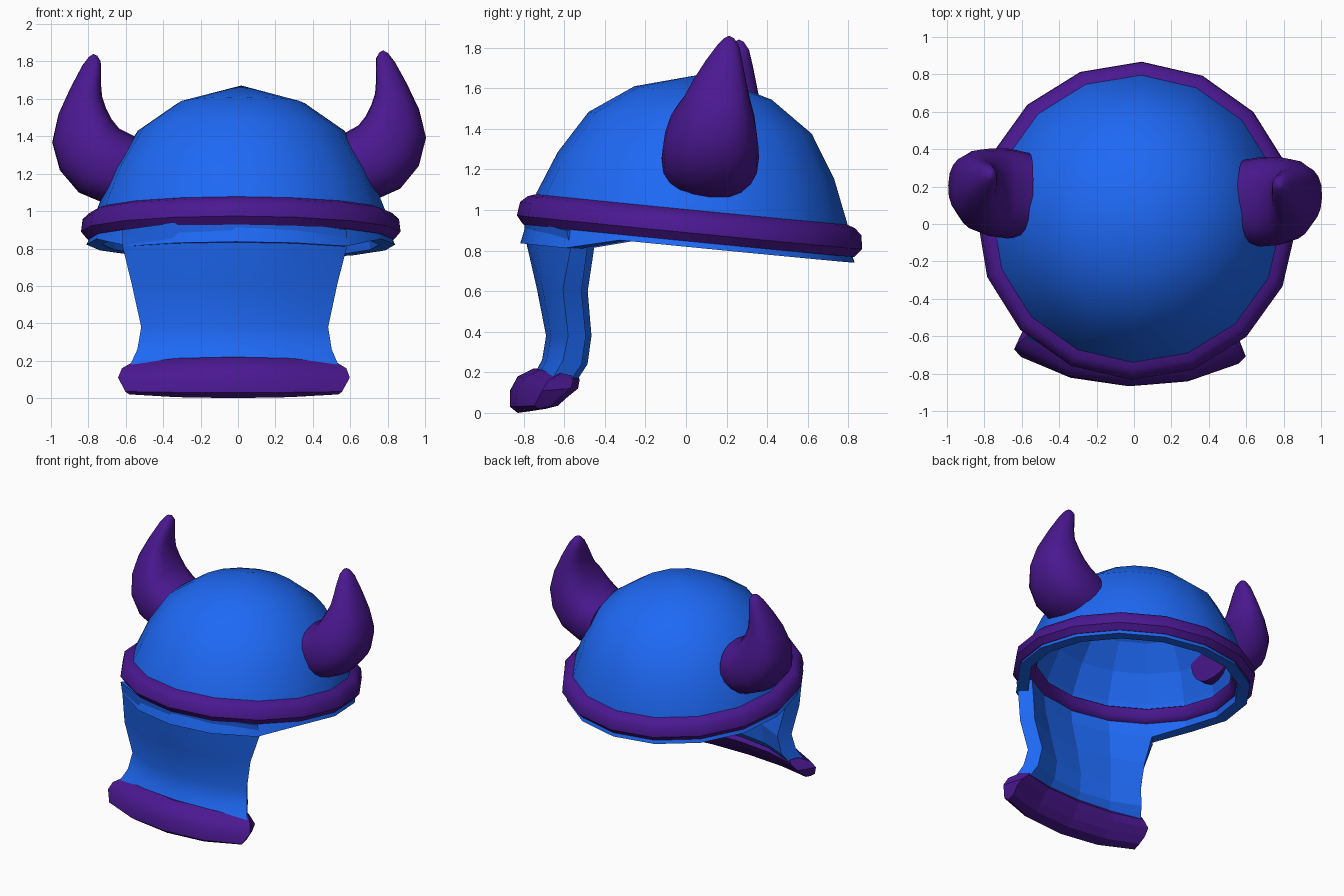
import bpy, bmesh, math
from mathutils import Matrix, Vector

if "Cube" in bpy.data.objects:
    bpy.data.objects.remove(bpy.data.objects["Cube"])

SIDES = 16


def material(name, rgb):
    m = bpy.data.materials.new(name)
    m.diffuse_color = (*rgb, 1)
    m.use_nodes = True
    m.node_tree.nodes["Principled BSDF"].inputs["Base Color"].default_value = m.diffuse_color
    return m


BLUE = material("blue", (0.013, 0.14, 0.91))
PURPLE = material("purple", (0.069, 0.009, 0.28))


def skin(name, rings, mat, matrix, loop=True, wrap=False, cap=None, flat_inside=False, angle=40):
    """Skin quads over a row of equal rings, then weld poles and shade."""
    bm = bmesh.new()
    rows = [[bm.verts.new(matrix @ Vector(p)) for p in ring] for ring in rings]
    n = len(rows[0])
    for i in range(len(rows) if wrap else len(rows) - 1):
        a, b = rows[i], rows[(i + 1) % len(rows)]
        for j in range(n if loop else n - 1):
            k = (j + 1) % n
            bm.faces.new((a[j], a[k], b[k], b[j]))
    if cap == "start":
        bm.faces.new(rows[0])
    if cap == "strip":                       # pair outer points with inner points
        for r in (rows[0], rows[-1]):
            for j in range(n // 2 - 1):
                bm.faces.new((r[j], r[j + 1], r[n - 2 - j], r[n - 1 - j]))
    bmesh.ops.remove_doubles(bm, verts=bm.verts, dist=1e-5)
    bmesh.ops.recalc_face_normals(bm, faces=bm.faces)
    me = bpy.data.meshes.new(name)
    bm.to_mesh(me)
    bm.free()
    me.materials.append(mat)
    ob = bpy.data.objects.new(name, me)
    bpy.context.collection.objects.link(ob)
    bpy.ops.object.select_all(action='DESELECT')
    ob.select_set(True)
    bpy.context.view_layer.objects.active = ob
    bpy.ops.object.shade_smooth_by_angle(angle=math.radians(angle))
    if flat_inside:
        for f in me.polygons:
            c = f.center
            if f.normal.x * c.x + f.normal.y * c.y < 0:
                f.use_smooth = False
    return ob


def lathe(profile, drop=0.0):
    """Turn a profile; the lower brim drops where it meets the neck guard."""
    rings = []
    for i in range(SIDES):
        a = 2 * math.pi * i / SIDES
        front = -math.cos(a) < -0.7
        rings.append([(r * math.sin(a), -r * math.cos(a),
                       z - drop if front and z < -0.09 else z) for r, z in profile])
    return rings


yaw = Matrix.Rotation(math.radians(-1.8), 4, 'Z')
tilt = (Matrix.Translation((0.015, 0.02, 0.92)) @ yaw
        @ Matrix.Rotation(math.radians(-5.6), 4, 'X'))

# Dome shell with its lower brim
dome = [(0, .755), (.34, .66), (.553, .512), (.685, .30), (.77, .09), (.80, -.04), (.825, -.10),
        (.74, -.10), (.735, -.04), (.70, .08), (.62, .28), (.50, .46), (.31, .60), (0, .68)]
skin("dome", lathe(dome, 0.065), BLUE, tilt, loop=False, wrap=True, flat_inside=True)

# Rim band, wrapping both sides of the shell
band = [(.765, .085), (.81, .07), (.846, .037), (.855, -.03), (.82, -.072),
        (.73, -.05), (.70, -.02), (.69, .04)]
skin("rim_band", lathe(band), PURPLE, tilt, wrap=True)


def guard_columns(sections):
    """Bend (half width, centre y, edge y, z) rows over five columns."""
    cols = []
    for i in range(-2, 3):
        a = i * math.pi / 8
        t = (1 - math.cos(a)) / (1 - math.cos(math.pi / 4))
        cols.append([(w * math.sin(a) / math.sin(math.pi / 4), yc + (ye - yc) * t, z - dz * t)
                     for w, yc, ye, z, dz in sections])
    return cols


# Neck guard: outer rows downwards, then inner rows upwards
guard = [(.60, -.80, -.57, .95, .05), (.60, -.79, -.55, .85, .04), (.55, -.735, -.59, .61, 0),
         (.50, -.69, -.565, .38, 0), (.52, -.71, -.59, .26, 0), (.56, -.76, -.64, .17, 0),
         (.50, -.67, -.56, .15, 0), (.46, -.61, -.50, .24, 0), (.44, -.60, -.48, .38, 0),
         (.49, -.64, -.50, .60, 0), (.53, -.70, -.47, .84, .03), (.53, -.71, -.48, .95, .05)]
skin("neck_guard", guard_columns(guard), BLUE, yaw, cap="strip", flat_inside=True)

# Neck guard hem
hem = [(.54, -.75, -.60, .22, .025), (.60, -.83, -.66, .18, .02), (.62, -.868, -.69, .11, 0),
       (.58, -.868, -.73, .03, -.005), (.56, -.83, -.71, .0, -.02),
       (.56, -.74, -.65, .015, -.02), (.57, -.69, -.60, .06, -.02), (.56, -.65, -.55, .12, 0),
       (.51, -.62, -.54, .165, 0), (.50, -.65, -.55, .205, .02)]
skin("neck_guard_hem", guard_columns(hem), PURPLE, yaw, cap="strip", flat_inside=True)

# Horns: inner edge x, z; outer edge x, z; half depth; centre y
horn = [(.545, 1.40, .60, 1.045, .22, .12), (.64, 1.45, .71, 1.045, .24, .12),
        (.68, 1.50, .86, 1.11, .235, .125), (.71, 1.56, .96, 1.23, .215, .135),
        (.73, 1.62, 1.0, 1.38, .17, .155), (.735, 1.68, .965, 1.53, .135, .17),
        (.735, 1.75, .90, 1.67, .095, .19), (.737, 1.81, .835, 1.79, .055, .21),
        (.755, 1.84, .80, 1.835, .025, .215), (.775, 1.85, .775, 1.85, 0, .215)]


def horn_ring(xi, zi, xo, zo, depth, yc, side):
    ring = []
    for i in range(20):
        a = 2 * math.pi * i / 20
        c, s = (math.copysign(abs(v) ** 0.85, v) for v in (math.cos(a), math.sin(a)))
        ring.append((side * ((xi + xo) / 2 + c * (xo - xi) / 2), yc + s * depth,
                     (zi + zo) / 2 + c * (zo - zi) / 2))
    return ring


horn_matrix = (Matrix.Translation((0, 0.02, 0)) @ yaw
               @ Matrix.Rotation(math.radians(-0.7), 4, 'Y')
               @ Matrix.Translation((-0.015, 0, 0)))
# Undo the sideways shift caused by the roll at horn height
horn_matrix = Matrix.Translation((0.033, 0, 0)) @ horn_matrix
for side, name in ((-1, "left_horn"), (1, "right_horn")):
    skin(name, [horn_ring(*h, side) for h in horn], PURPLE, horn_matrix, cap="start", angle=60)
